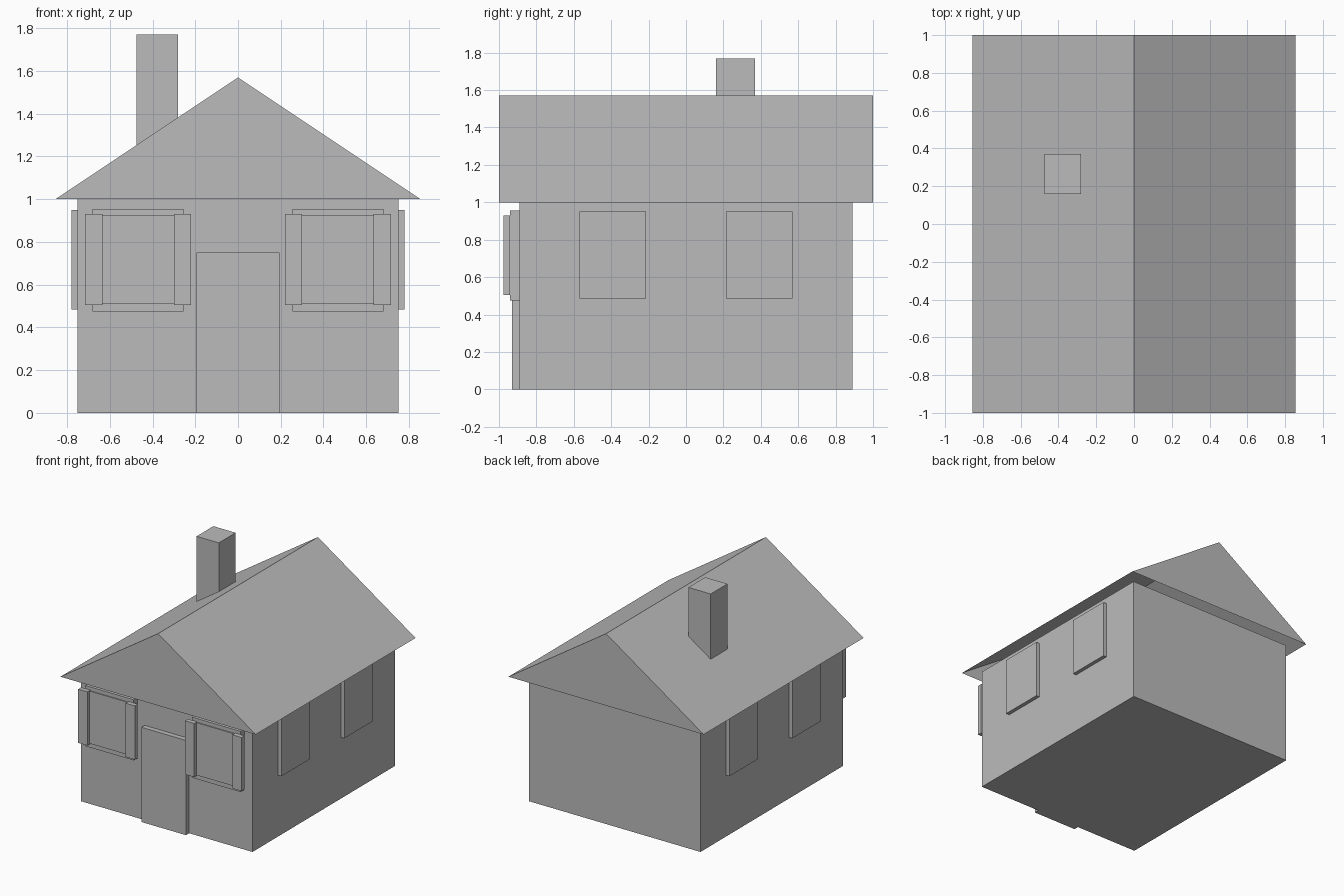
import bpy
import bmesh

if "Cube" in bpy.data.objects:
    bpy.data.objects.remove(bpy.data.objects["Cube"], do_unlink=True)

# One plain grey for the whole house
grey = bpy.data.materials.new("plain_grey")
grey.use_nodes = True
colour = (0.5, 0.5, 0.5, 1)
grey.diffuse_color = colour
grey.node_tree.nodes["Principled BSDF"].inputs["Base Color"].default_value = colour


def finish(name, bm):
    bmesh.ops.recalc_face_normals(bm, faces=bm.faces)
    mesh = bpy.data.meshes.new(name)
    bm.to_mesh(mesh)
    bm.free()
    mesh.materials.append(grey)
    obj = bpy.data.objects.new(name, mesh)
    bpy.context.collection.objects.link(obj)
    return obj


def box(name, x, y, z):
    """Box spanning the given (low, high) ranges."""
    bm = bmesh.new()
    bmesh.ops.create_cube(bm, size=1)
    for v in bm.verts:
        v.co = [r[0] if c < 0 else r[1] for c, r in zip(v.co, (x, y, z))]
    return finish(name, bm)


# Walls
box("house_walls", (-0.75, 0.75), (-0.89, 0.89), (0, 1))

# Gabled roof shell, open underneath
bm = bmesh.new()
front, back = [[bm.verts.new((x, y, z)) for x, z in ((-0.855, 1), (0, 1.57), (0.855, 1))]
               for y in (-1, 1)]
bm.faces.new(front)
bm.faces.new(back)
for i in range(2):
    bm.faces.new((front[i], front[i + 1], back[i + 1], back[i]))
finish("roof", bm)

# Chimney and door
box("chimney", (-0.475, -0.28), (0.16, 0.37), (1.2, 1.77))
box("front_door", (-0.195, 0.195), (-0.93, -0.88), (0, 0.75))

for side, s in (("left", 1), ("right", -1)):
    def span(a, b):
        return tuple(sorted((s * a, s * b)))

    # Front window with a thin pane between two shutters
    box(side + "_front_window_frame", span(0.255, 0.68), (-0.94, -0.88), (0.475, 0.955))
    box(side + "_front_window_pane", span(0.29, 0.645), (-0.948, -0.93), (0.51, 0.925))
    box(side + "_inner_shutter", span(0.22, 0.30), (-0.977, -0.94), (0.505, 0.93))
    box(side + "_outer_shutter", span(0.635, 0.715), (-0.977, -0.94), (0.505, 0.93))

    # Side windows
    for place, y in (("fore", (-0.57, -0.215)), ("rear", (0.215, 0.57))):
        box(f"{side}_{place}_side_window", span(0.74, 0.78), y, (0.485, 0.95))
